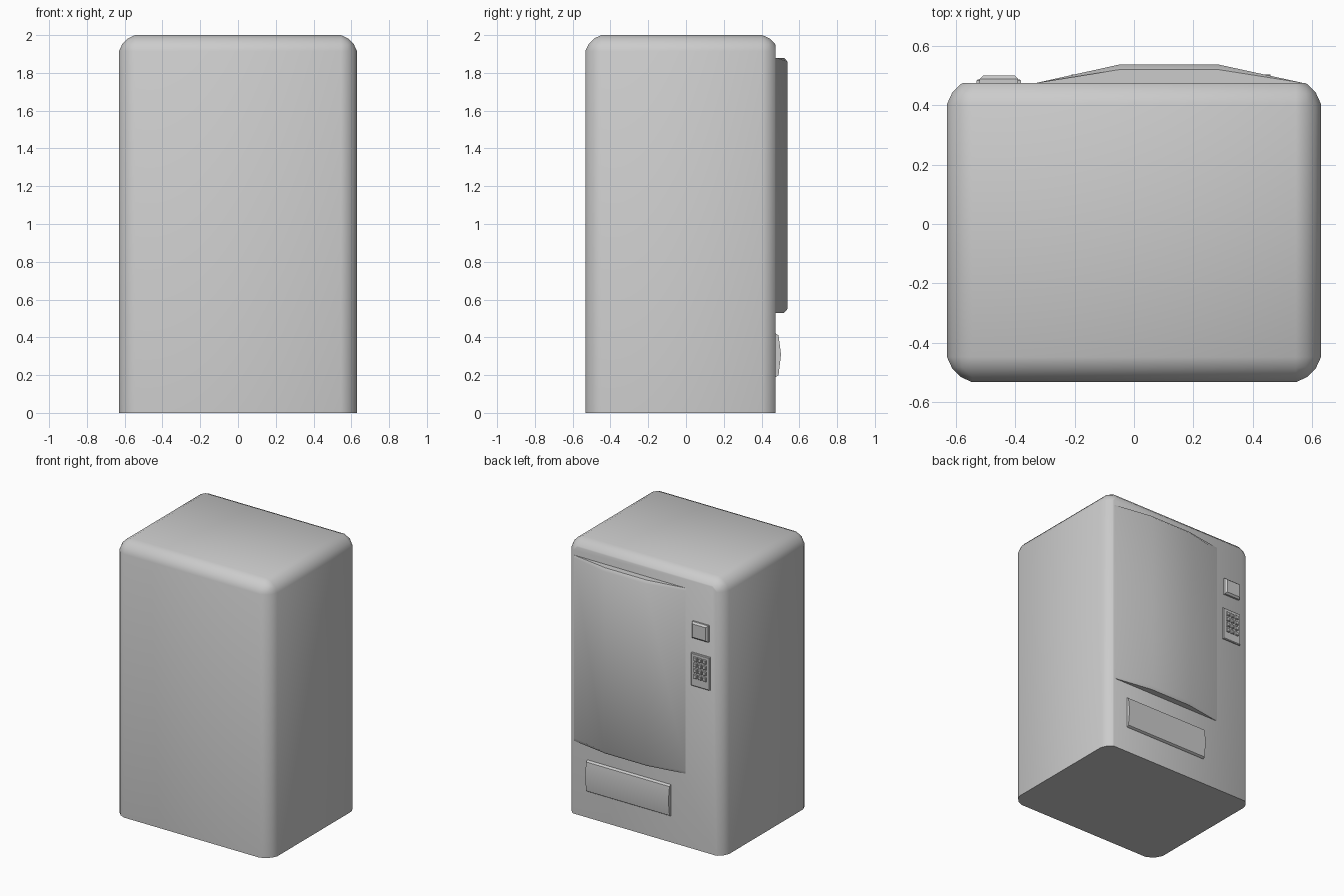
import bpy, bmesh

if "Cube" in bpy.data.objects:
    bpy.data.objects.remove(bpy.data.objects["Cube"])

FACE = 0.475  # y of the flat service face


def finish(name, bm, angle=0.6):
    bmesh.ops.recalc_face_normals(bm, faces=bm.faces)
    me = bpy.data.meshes.new(name)
    bm.to_mesh(me)
    bm.free()
    ob = bpy.data.objects.new(name, me)
    bpy.context.collection.objects.link(ob)
    bpy.ops.object.select_all(action='DESELECT')
    ob.select_set(True)
    bpy.context.view_layer.objects.active = ob
    bpy.ops.object.shade_smooth_by_angle(angle=angle)
    return ob


def box(bm, x0, x1, y0, y1, z0, z1):
    v = bmesh.ops.create_cube(bm, size=1)["verts"]
    for p in v:
        p.co = (x1 if p.co.x > 0 else x0, y1 if p.co.y > 0 else y0, z1 if p.co.z > 0 else z0)
    return v


def loft(bm, rings):
    loops = [[bm.verts.new(p) for p in r] for r in rings]
    n = len(loops[0])
    for a, b in zip(loops, loops[1:]):
        for i in range(n):
            j = (i + 1) % n
            bm.faces.new((a[i], a[j], b[j], b[i]))
    bm.faces.new(loops[0])
    bm.faces.new(loops[-1])


def raised_plate(bm, x0, x1, z0, z1, steps):
    # steps: (inset, y) rings stacked outward
    loft(bm, [[(x0 + i, y, z0 + i), (x1 - i, y, z0 + i), (x1 - i, y, z1 - i), (x0 + i, y, z1 - i)]
              for i, y in steps])


# Cabinet: rounded everywhere but the base, sliced flat on the service face
bm = bmesh.new()
box(bm, -0.63, 0.63, -0.533, 0.489, 0, 2)
edges = [e for e in bm.edges if max(v.co.z for v in e.verts) > 1]
bmesh.ops.bevel(bm, geom=edges, offset=0.085, segments=3, profile=0.4, affect='EDGES')
bmesh.ops.bisect_plane(bm, geom=bm.verts[:] + bm.edges[:] + bm.faces[:],
                       plane_co=(0, FACE, 0), plane_no=(0, 1, 0), clear_outer=True)
bmesh.ops.holes_fill(bm, edges=[e for e in bm.edges if e.is_boundary], sides=0)
finish("cabinet", bm)

# Bowed display window
bm = bmesh.new()
rings = []
for z, d in ((0.53, 0.045), (0.55, 0.062), (1.86, 0.062), (1.88, 0.045)):
    rings.append([(-0.33, FACE - 0.005, z), (-0.33, FACE, z), (-0.05, FACE + d, z), (0.285, FACE + d, z),
                  (0.57, FACE, z), (0.57, FACE - 0.005, z)])
loft(bm, rings)
finish("display_window", bm)

# Delivery flap: bent profile swept along x
bm = bmesh.new()
profile = [(0.47, 0.19), (0.475, 0.19), (0.49, 0.20), (0.503, 0.31), (0.49, 0.41), (0.475, 0.42), (0.47, 0.42)]
loft(bm, [[(x, y, z) for y, z in profile] for x in (-0.21, 0.46)])
finish("delivery_flap", bm)

# Card reader
bm = bmesh.new()
raised_plate(bm, -0.52, -0.39, 1.54, 1.66, ((0, 0.47), (0, 0.488), (0.012, 0.5)))
finish("card_reader", bm)

# Keypad plate
bm = bmesh.new()
raised_plate(bm, -0.53, -0.38, 1.19, 1.43, ((0, 0.47), (0, 0.483), (0.005, 0.487)))
finish("keypad_plate", bm)

# Keypad buttons
bm = bmesh.new()
for col in range(3):
    for row in range(4):
        x, z = -0.492 + col * 0.037, 1.265 + row * 0.042
        raised_plate(bm, x - 0.014, x + 0.014, z - 0.015, z + 0.015,
                     ((0, 0.48), (0, 0.491), (0.004, 0.496)))
finish("keypad_buttons", bm)
